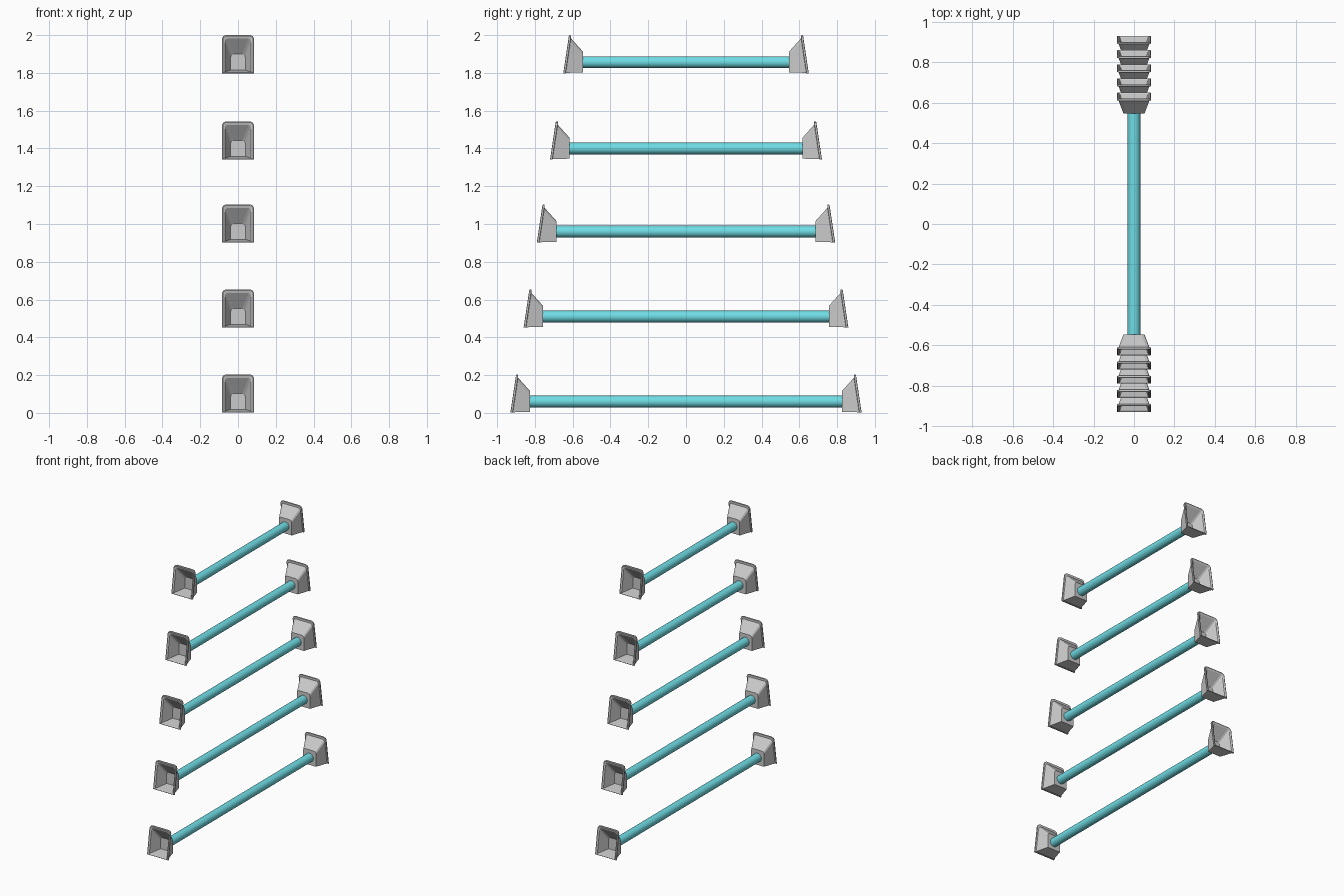
import bpy, bmesh, math

if "Cube" in bpy.data.objects:
    bpy.data.objects.remove(bpy.data.objects["Cube"])

teal = bpy.data.materials.new("teal")
teal.diffuse_color = (0.16, 0.72, 0.78, 1)
teal.use_nodes = True
teal.node_tree.nodes["Principled BSDF"].inputs["Base Color"].default_value = teal.diffuse_color


def outline(w, z0, z1, c, y_of_z):
    """Upright section, square at the bottom, with bevelled top corners."""
    k = c * 0.3
    half = [(w, z0), (w, z1 - c), (w - k, z1 - k), (w - c, z1)]
    pts = half + [(-x, z) for x, z in reversed(half)]
    return [(x, y_of_z(z), z) for x, z in pts]


def bracket(name, y_out, z, side):
    """Hollow flared cup with a tilted outer rim; y_out is its bottom outer edge."""
    rim = lambda off: (lambda h: y_out - 0.15 * h - off)
    flat = lambda off: (lambda h: y_out - off)
    sections = [
        outline(0.046, 0.028, 0.098, 0.018, flat(0.092)),   # cup floor, inside
        outline(0.070, 0.008, 0.184, 0.014, rim(0.006)),    # inner mouth
        outline(0.080, 0.004, 0.198, 0.016, rim(0.0)),      # lip
        outline(0.085, 0.001, 0.203, 0.020, rim(0.002)),    # rim edge
        outline(0.085, 0.001, 0.202, 0.020, rim(0.011)),    # rim back
        outline(0.077, 0.003, 0.186, 0.018, rim(0.013)),    # flared body
        outline(0.052, 0.006, 0.116, 0.016, flat(0.104)),   # small end
    ]
    # the floor is slightly narrower than the small end
    sections[0] = outline(0.040, 0.018, 0.102, 0.018, flat(0.094))
    bm = bmesh.new()
    loops = [[bm.verts.new((x, side * y, h + z)) for x, y, h in s] for s in sections]
    n = len(loops[0])
    for a, b in zip(loops, loops[1:]):
        for i in range(n):
            j = (i + 1) % n
            bm.faces.new((a[i], a[j], b[j], b[i]))
    bm.faces.new(loops[0])
    bm.faces.new(loops[-1])
    bmesh.ops.recalc_face_normals(bm, faces=bm.faces)
    mesh = bpy.data.meshes.new(name)
    bm.to_mesh(mesh)
    bm.free()
    bpy.context.collection.objects.link(bpy.data.objects.new(name, mesh))


# Five rungs, shorter towards the top, with a bracket at each end
for i, z in enumerate([0.0, 0.45, 0.90, 1.34, 1.797]):
    y_out = 0.93 - 0.07 * i
    bpy.ops.mesh.primitive_cylinder_add(
        vertices=32, radius=0.031, depth=2 * (y_out - 0.10),
        location=(0, 0, z + 0.06), rotation=(math.pi / 2, 0, 0))
    rung = bpy.context.object
    rung.name = f"rung_{i + 1}"
    rung.data.materials.append(teal)
    bpy.ops.object.shade_smooth_by_angle()
    for side, label in ((-1, "front"), (1, "back")):
        bracket(f"{label}_bracket_{i + 1}", y_out, z, side)
